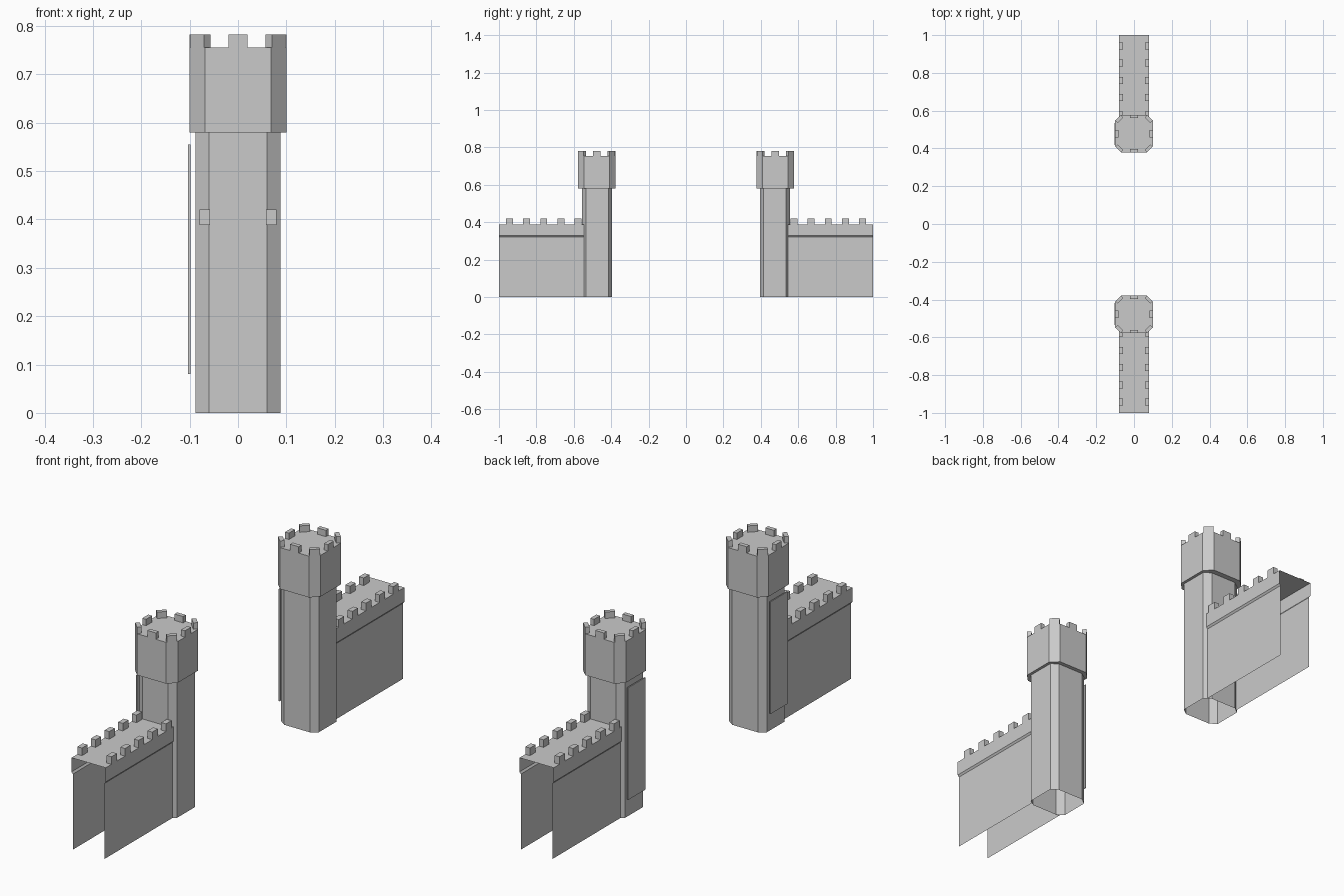
import bpy
import bmesh
from math import radians
from mathutils import Matrix, Vector

cube = bpy.data.objects.get("Cube")
if cube:
    bpy.data.objects.remove(cube, do_unlink=True)

stone = bpy.data.materials.new("stone_grey")
stone.use_nodes = True
stone.diffuse_color = (0.59, 0.59, 0.59, 1)
stone.node_tree.nodes["Principled BSDF"].inputs["Base Color"].default_value = (0.59, 0.59, 0.59, 1)


def finish(name, bm):
    bmesh.ops.recalc_face_normals(bm, faces=bm.faces)
    mesh = bpy.data.meshes.new(name)
    bm.to_mesh(mesh)
    bm.free()
    mesh.materials.append(stone)
    obj = bpy.data.objects.new(name, mesh)
    bpy.context.collection.objects.link(obj)
    return obj


def add_prism(bm, outline, z0, z1, bottom=True):
    """Extrude a closed xy outline from z0 to z1, optionally open below."""
    low = [bm.verts.new((x, y, z0)) for x, y in outline]
    high = [bm.verts.new((x, y, z1)) for x, y in outline]
    n = len(outline)
    for i in range(n):
        j = (i + 1) % n
        bm.faces.new((low[i], low[j], high[j], high[i]))
    bm.faces.new(high)
    if bottom:
        bm.faces.new(low[::-1])


def octagon(hx, hy, fx, fy, cy):
    """Rectangle with cut corners: half sizes hx, hy and half flats fx, fy."""
    return [(x, y + cy) for x, y in (
        (fx, -hy), (hx, -fy), (hx, fy), (fx, hy),
        (-fx, hy), (-hx, fy), (-hx, -fy), (-fx, -hy))]


def rectangle(cx, cy, width, depth, angle=0):
    turn = Matrix.Rotation(angle, 2)
    corners = ((-1, -1), (1, -1), (1, 1), (-1, 1))
    points = [turn @ Vector((a * width / 2, b * depth / 2)) for a, b in corners]
    return [(p.x + cx, p.y + cy) for p in points]


def tower(side, s):
    # Open-bottomed shaft
    bm = bmesh.new()
    add_prism(bm, octagon(0.088, 0.08, 0.06, 0.06, s * 0.475), 0, 0.582, bottom=False)
    finish(side + "_tower_shaft", bm)

    # Overhanging head
    cy = s * 0.478
    bm = bmesh.new()
    add_prism(bm, octagon(0.1, 0.1, 0.068, 0.068, cy), 0.58, 0.755)
    finish(side + "_tower_head", bm)

    # One merlon on each of the eight head sides
    bm = bmesh.new()
    for k in range(8):
        angle = radians(45 * k)
        reach = 0.1188 if k % 2 else 0.1
        spot = Matrix.Rotation(angle, 2) @ Vector((reach - 0.009, 0))
        add_prism(bm, rectangle(spot.x, spot.y + cy, 0.018, 0.04, angle), 0.755, 0.782)
    finish(side + "_tower_merlons", bm)

    # Thin plate standing off the side of the shaft
    bm = bmesh.new()
    add_prism(bm, rectangle(-0.1005, s * 0.477, 0.005, 0.115), 0.08, 0.555)
    finish(side + "_tower_panel", bm)


def wall(side, s):
    # Hollow wall: two sheets, a projecting band and a deck
    half = [(0.074, 0), (0.074, 0.32), (0.08, 0.328), (0.08, 0.388)]
    profile = half + [(-x, z) for x, z in reversed(half)]
    bm = bmesh.new()
    rows = [[bm.verts.new((x, s * y, z)) for x, z in profile] for y in (0.545, 1)]
    for i in range(len(profile) - 1):
        bm.faces.new((rows[0][i], rows[0][i + 1], rows[1][i + 1], rows[1][i]))
    finish(side + "_wall", bm)

    # Merlons along both deck edges
    bm = bmesh.new()
    for x in (-0.069, 0.069):
        for k in range(5):
            add_prism(bm, rectangle(x, s * (0.943 - 0.0912 * k), 0.022, 0.037), 0.388, 0.42)
    finish(side + "_wall_merlons", bm)


for side, s in (("front", -1), ("back", 1)):
    tower(side, s)
    wall(side, s)
